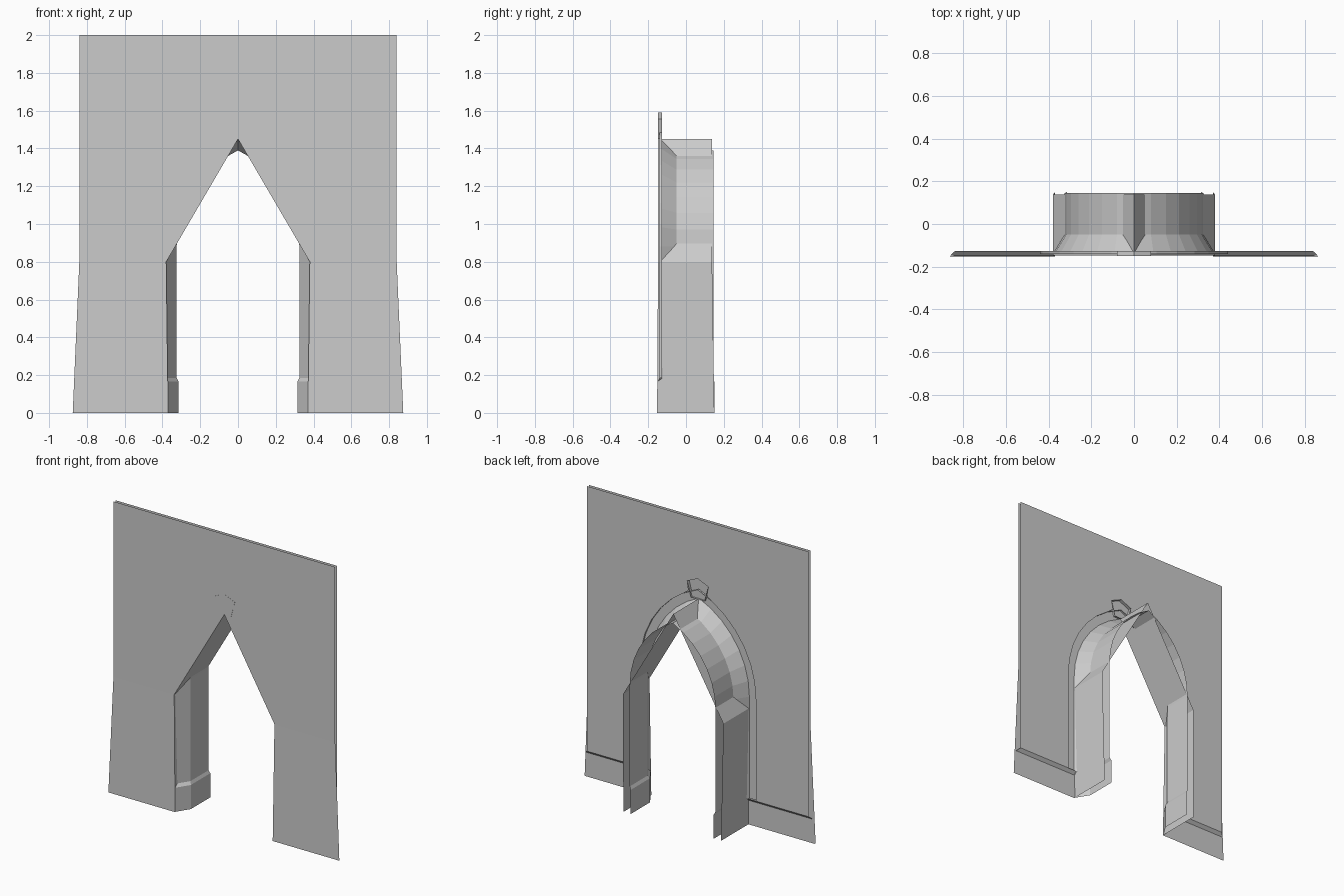
import bpy, math

if "Cube" in bpy.data.objects:
    bpy.data.objects.remove(bpy.data.objects["Cube"], do_unlink=True)

stone = bpy.data.materials.new("grey_stone")
stone.use_nodes = True
GREY = (0.6, 0.6, 0.6, 1)
stone.diffuse_color = GREY
stone.node_tree.nodes["Principled BSDF"].inputs["Base Color"].default_value = GREY

WALL_Y, BAND_Y, SHEET_Y, FOOT_Y = -0.127, -0.14, -0.148, -0.153
HALF, SPRING, APEX = 0.325, 0.88, 1.39      # clear half width and heights of the arch
BASE_TOP, SHAFT_Z = 0.165, 0.185
BAND_OUT, BAND_IN = 0.115, 0.057            # offsets of the raised band
STEPS = 7


def half_object(name, verts, faces):
    """Make the +x half of a shell and mirror it."""
    mesh = bpy.data.meshes.new(name)
    mesh.from_pydata(verts, [], faces)
    mesh.materials.append(stone)
    obj = bpy.data.objects.new(name, mesh)
    bpy.context.collection.objects.link(obj)
    mirror = obj.modifiers.new("mirror", 'MIRROR')
    mirror.use_clip = True
    return obj


def loft(name, rows):
    """Skin neighbouring rows of points with quads."""
    n = len(rows[0])
    verts = [p for row in rows for p in row]
    faces = [(i * n + j, (i + 1) * n + j, (i + 1) * n + j + 1, i * n + j + 1)
             for i in range(len(rows) - 1) for j in range(n - 1)]
    return half_object(name, verts, faces)


def arch_path(offset):
    """Half of a pointed arch, from the foot of the shaft to the apex."""
    rise = APEX - SPRING
    radius = (rise ** 2 + HALF ** 2) / (2 * HALF)
    cx = HALF - radius
    r = radius + offset
    end = math.acos(-cx / r)
    arc = [(cx + r * math.cos(end * k / STEPS), SPRING + r * math.sin(end * k / STEPS))
           for k in range(STEPS + 1)]
    arc[-1] = (0, arc[-1][1])
    return [(HALF + offset, SHAFT_Z)] + arc


# Arch moulding: raised band, splay and deep reveal
section = [(BAND_OUT, WALL_Y), (BAND_OUT, BAND_Y), (BAND_IN, BAND_Y), (0, -0.05), (0, 0.145)]
columns = [[(x, y, z) for x, z in arch_path(d)] for d, y in section]
loft("arch_moulding", list(zip(*columns)))

# Jamb base with a sloped top that meets the shaft
foot = [(0.37, -0.147), (0.315, -0.06), (0.315, 0.15)]
shaft = [(HALF + d, y) for d, y in section[2:]]
loft("jamb_base", [[(x, y, 0) for x, y in foot],
                   [(x, y, BASE_TOP) for x, y in foot],
                   [(x, y, SHAFT_Z) for x, y in shaft]])

# Plinth and its ledge
loft("plinth", [[(0.87, -0.147, 0), (0.37, -0.147, 0)],
                [(0.862, -0.147, BASE_TOP), (0.37, -0.147, BASE_TOP)],
                [(0.84, WALL_Y, SHAFT_Z), (HALF + BAND_IN, WALL_Y, SHAFT_Z)]])

# Keystone: shallow shell open at the back
key = [(0, 1.45), (0.052, 1.45), (0.08, 1.555), (0, 1.59)]
loft("keystone_sides", [[(x, y, z) for x, z in key] for y in (WALL_Y, SHEET_Y - 0.001)])
half_object("keystone_face", [(x, SHEET_Y - 0.001, z) for x, z in key], [(0, 1, 2, 3)])

# Recessed wall around the band and keystone
opening = [p for p in arch_path(BAND_OUT) if p[0] > 0.08]
outline = [opening[0], (0.84, SHAFT_Z), (0.84, 2), (0, 2), key[3], key[2], (0.069, 1.492)]
outline += opening[:0:-1]
half_object("inner_wall", [(x, WALL_Y, z) for x, z in outline], [range(len(outline))])

# Plain front sheet with a straight-sided pointed opening
sheet = [(0.37, FOOT_Y, 0), (0.875, FOOT_Y, 0), (0.84, SHEET_Y, 0.8), (0.38, SHEET_Y, 0.8),
         (0.84, SHEET_Y, 2), (0, SHEET_Y, 2), (0, SHEET_Y, 1.45)]
half_object("front_sheet", sheet, [(0, 1, 2, 3), (3, 2, 4, 5, 6)])

# Straight-sided passage behind the front sheet
loft("plain_passage", [[sheet[0], (0.37, 0.15, 0)],
                       [sheet[3], (0.38, 0.138, 0.8)],
                       [sheet[6], (0, 0.138, 1.45)]])
